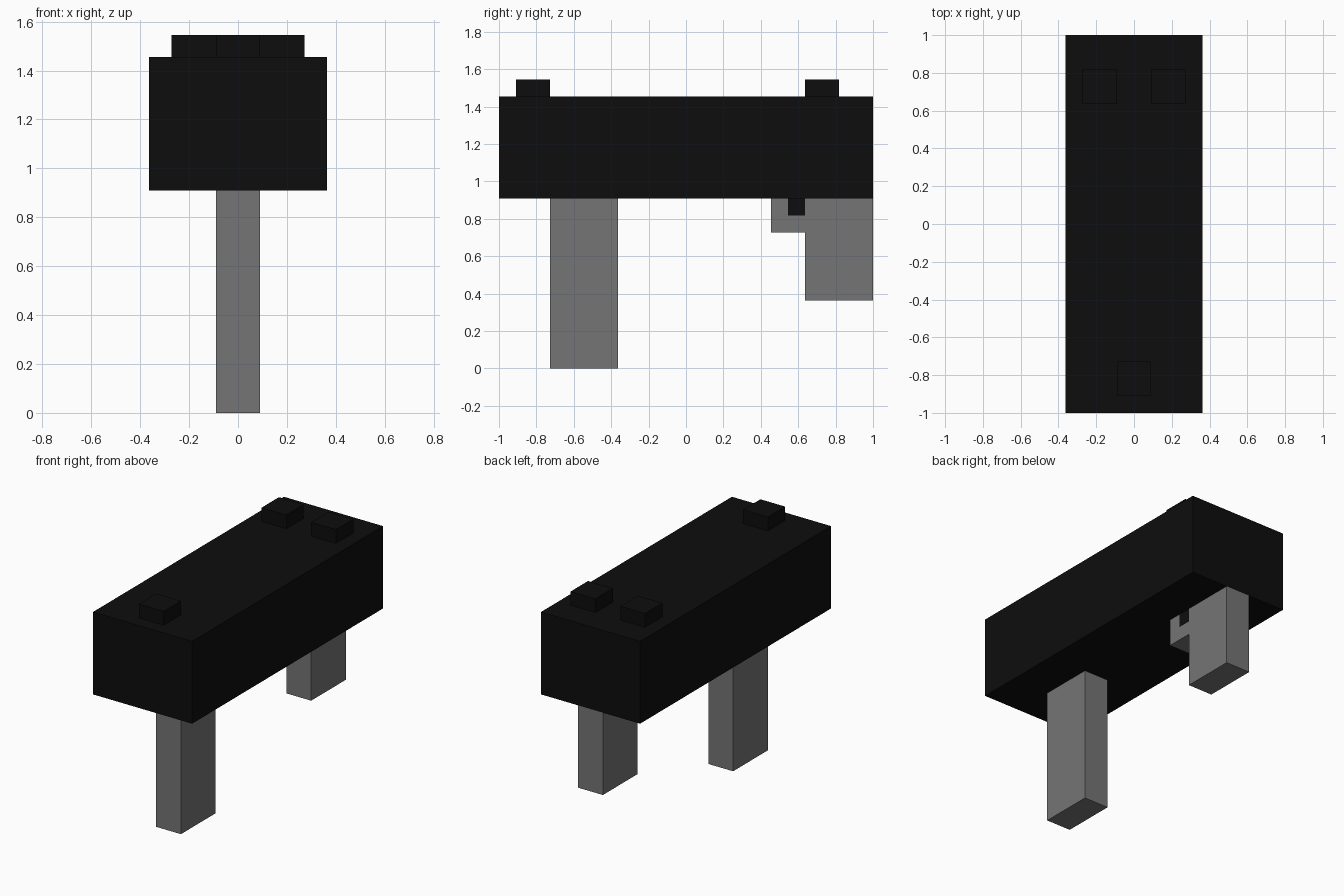
import bpy, bmesh

if "Cube" in bpy.data.objects:
    bpy.data.objects.remove(bpy.data.objects["Cube"])

U = 1 / 11  # block size of the model's grid


def material(name, v):
    m = bpy.data.materials.new(name)
    m.diffuse_color = (v, v, v, 1)
    m.use_nodes = True
    m.node_tree.nodes["Principled BSDF"].inputs["Base Color"].default_value = m.diffuse_color
    return m


black = material("black", 0.004)
grey = material("grey", 0.178)


def extrude_profile(name, pts, x0, x1, mat):
    """Extrude a (y, z) outline along x; all values in grid blocks."""
    bm = bmesh.new()
    face = bm.faces.new([bm.verts.new((x0 * U, y * U, z * U)) for y, z in pts])
    ext = bmesh.ops.extrude_face_region(bm, geom=[face])
    moved = [v for v in ext["geom"] if isinstance(v, bmesh.types.BMVert)]
    bmesh.ops.translate(bm, verts=moved, vec=((x1 - x0) * U, 0, 0))
    bmesh.ops.recalc_face_normals(bm, faces=bm.faces)
    me = bpy.data.meshes.new(name)
    bm.to_mesh(me)
    bm.free()
    me.materials.append(mat)
    ob = bpy.data.objects.new(name, me)
    bpy.context.collection.objects.link(ob)
    return ob


def box(name, x, y, z, mat):
    pts = [(y[0], z[0]), (y[1], z[0]), (y[1], z[1]), (y[0], z[1])]
    return extrude_profile(name, pts, x[0], x[1], mat)


# Main body
box("body", (-4, 4), (-11, 11), (10, 16), black)

# Raised blocks on top: one at the front, a pair at the back
box("front_sight", (-1, 1), (-10, -8), (16, 17), black)
for side, x in (("left", -3), ("right", 1)):
    box("rear_sight_" + side, (x, x + 2), (7, 9), (16, 17), black)

# Long and short supports underneath
box("front_magazine", (-1, 1), (-8, -4), (0, 10), grey)
box("rear_grip", (-1, 1), (7, 11), (4, 10), grey)

# Guard in front of the grip, with the trigger in its notch
extrude_profile("trigger_guard",
                [(5, 8), (7, 8), (7, 9), (6, 9), (6, 10), (5, 10)], -1, 1, grey)
box("trigger", (-1, 1), (6, 7), (9, 10), black)
